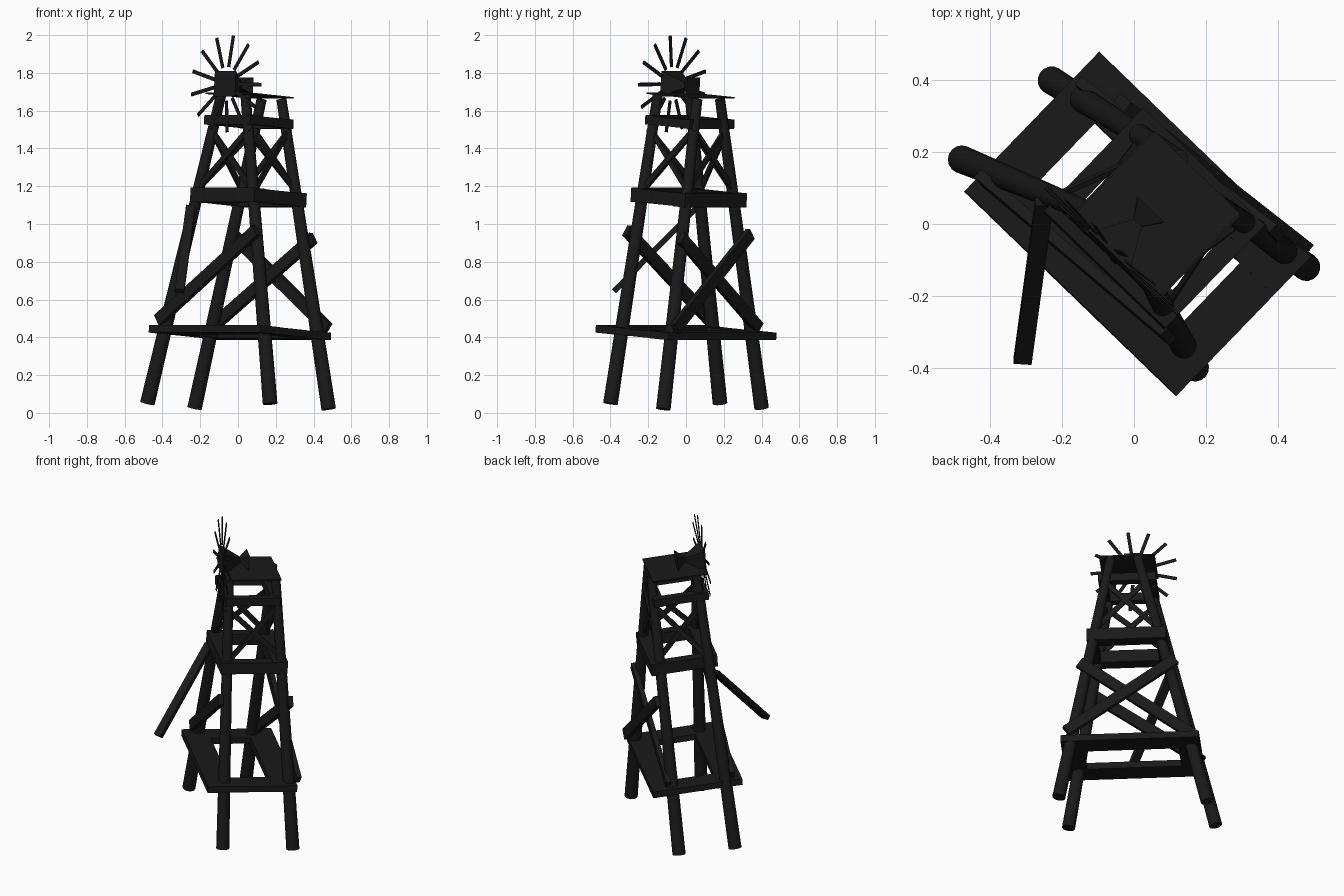
import bpy, bmesh, math
from mathutils import Vector, Matrix

if "Cube" in bpy.data.objects:
    bpy.data.objects.remove(bpy.data.objects["Cube"])

mat = bpy.data.materials.new("dark_timber")
mat.diffuse_color = (0.01, 0.01, 0.01, 1)
mat.use_nodes = True
mat.node_tree.nodes["Principled BSDF"].inputs["Base Color"].default_value = mat.diffuse_color

# Tower frame: U runs along the long side, V along the short side, N up (slight lean)
ang = math.radians(-44)
U = Vector((math.cos(ang), math.sin(ang), 0))
V = Vector((-U.y, U.x, -0.075)).normalized()
N = U.cross(V)


def add(name, bm):
    me = bpy.data.meshes.new(name)
    bmesh.ops.recalc_face_normals(bm, faces=bm.faces)
    bm.to_mesh(me)
    bm.free()
    me.materials.append(mat)
    ob = bpy.data.objects.new(name, me)
    bpy.context.collection.objects.link(ob)
    return ob


def box(name, c, axes, size):
    bm = bmesh.new()
    m = Matrix([axes[i] * size[i] for i in range(3)]).transposed().to_4x4()
    bmesh.ops.create_cube(bm, size=1, matrix=Matrix.Translation(c) @ m)
    return add(name, bm)


def beam(name, p, q, out, width, thick):
    d = (q - p).normalized()
    side = d.cross(out).normalized()
    return box(name, (p + q) / 2, (d, side, side.cross(d)), ((q - p).length, width, thick))


# Round tapering legs
legs = {
    "a": (Vector((-0.23, 0.40, 0.025)), Vector((0.125, 0.18, 1.66))),
    "b": (Vector((-0.48, 0.18, 0.05)), Vector((-0.09, 0.02, 1.68))),
    "c": (Vector((0.17, -0.40, 0.048)), Vector((0.04, -0.15, 1.68))),
    "d": (Vector((0.48, -0.12, 0.02)), Vector((0.23, 0.06, 1.66))),
}
for k, (p, q) in legs.items():
    d = q - p
    bm = bmesh.new()
    m = Matrix.Translation((p + q) / 2) @ d.to_track_quat('Z', 'Y').to_matrix().to_4x4()
    bmesh.ops.create_cone(bm, cap_ends=True, segments=16, radius1=0.039, radius2=0.027,
                          depth=d.length, matrix=m)
    ob = add("leg_" + k, bm)
    bpy.context.view_layer.objects.active = ob
    ob.select_set(True)
    bpy.ops.object.shade_smooth_by_angle()
    ob.select_set(False)


def on_leg(k, z):
    p, q = legs[k]
    return p.lerp(q, (z - p.z) / (q.z - p.z))


# Plank rings: centre, half length, half width, long plank width, short plank width, height
rings = [
    ("lower", (0.01, 0.0, 0.425), 0.41, 0.27, 0.15, 0.13, 0.04),
    ("middle", (0.055, 0.015, 1.14), 0.235, 0.20, 0.09, 0.06, 0.075),
    ("upper", (0.057, 0.02, 1.54), 0.17, 0.165, 0.055, 0.05, 0.05),
]
for name, c, hu, hv, wl, ws, h in rings:
    c = Vector(c)
    for s in (-1, 1):
        box(name + "_long_plank", c + V * s * (hv - wl / 2), (U, V, N), (2 * hu, wl, h))
        box(name + "_short_plank", c + U * s * (hu - ws / 2), (U, V, N),
            (ws, 2 * hv - 0.01, h * 0.94))

# Large cross braces on the long faces, one of them hanging loose


def brace(name, k1, z1, k2, z2, out, off, width, thick, ext):
    p, q = on_leg(k1, z1), on_leg(k2, z2)
    e = (q - p).normalized() * ext
    return beam(name, p - e + out * off, q + e + out * off, out, width, thick)


brace("brace_back_1", "a", 0.48, "d", 0.90, V, 0.03, 0.065, 0.03, 0.05)
brace("brace_back_2", "d", 0.48, "a", 0.92, V, 0.05, 0.065, 0.03, 0.05)
brace("brace_front", "b", 0.51, "c", 0.94, -V, 0.04, 0.065, 0.03, 0.04)
beam("loose_brace", Vector((-0.25, 0.06, 1.09)), Vector((-0.31, -0.38, 0.645)),
     Vector((0, -0.7, 0.7)), 0.05, 0.03)

# Thin cross braces on all four faces of the upper stage
for k1, k2, out in (("a", "d", V), ("b", "c", -V), ("b", "a", -U), ("c", "d", U)):
    brace("upper_brace", k1, 1.18, k2, 1.49, out, 0.012, 0.03, 0.014, 0.02)
    brace("upper_brace", k2, 1.18, k1, 1.49, out, 0.0, 0.03, 0.014, 0.02)

# Thin roof sheet
box("roof_sheet", Vector((0.062, 0.025, 1.68)), (U, V, N), (0.33, 0.33, 0.008))

# Bow-tie wheel hub: square sections pinched in the middle
hub = Vector((-0.07, -0.08, 1.743))
bm = bmesh.new()
loops = []
for t, w, h in ((0, 0.155, 0.135), (0.115, 0.03, 0.03), (0.165, 0.10, 0.09)):
    loops.append([bm.verts.new(hub + V * t + U * a * w / 2 + N * b * h / 2)
                  for a, b in ((-1, -1), (1, -1), (1, 1), (-1, 1))])
for l1, l2 in zip(loops, loops[1:]):
    for i in range(4):
        j = (i + 1) % 4
        bm.faces.new((l1[i], l1[j], l2[j], l2[i]))
bm.faces.new(loops[0])
bm.faces.new(loops[-1])
add("wheel_hub", bm)

# Wheel blades
count = 13
for i in range(count):
    a = math.radians(8) + 2 * math.pi * i / count
    d = U * math.sin(a) + N * math.cos(a)
    beam("wheel_blade", hub + V * 0.01 + d * 0.09, hub + V * 0.01 + d * 0.258, V, 0.02, 0.004)
